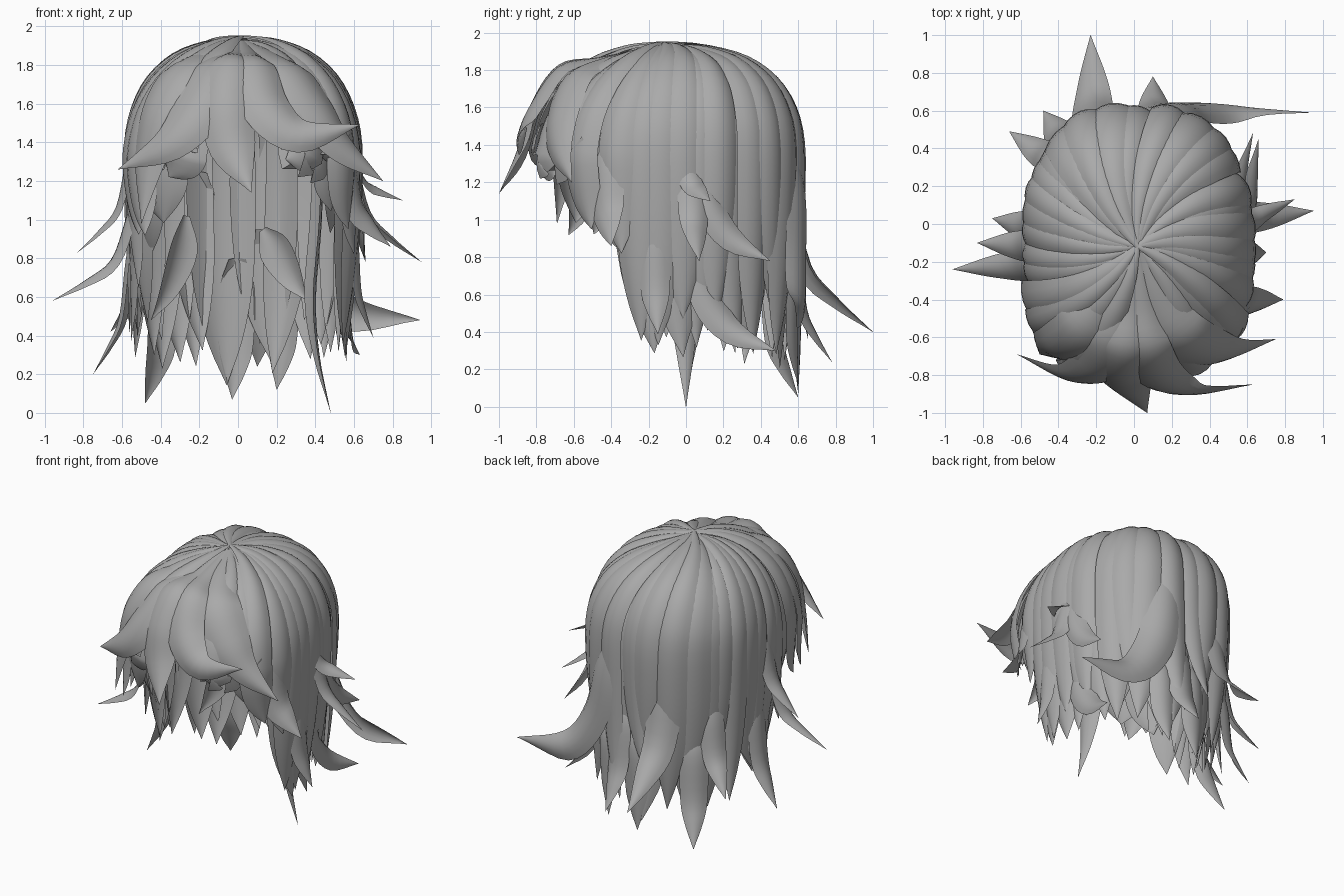
import bpy, math, random
from mathutils import Vector

random.seed(4)
cube = bpy.data.objects.get("Cube")
if cube:
    bpy.data.objects.remove(cube)

hair = bpy.data.materials.new("grey_hair")
hair.use_nodes = True
grey = (0.4, 0.4, 0.4, 1)
hair.diffuse_color = grey
hair.node_tree.nodes["Principled BSDF"].inputs["Base Color"].default_value = grey

CROWN = Vector((0.02, -0.12, 0))
BASE, DOME = 1.25, 0.69
ACROSS = 6


def smooth_path(pts, steps):
    """Catmull-Rom through (x, y, z, half width) points."""
    p = [Vector(q) for q in pts]
    p = [2 * p[0] - p[1]] + p + [2 * p[-1] - p[-2]]
    out = []
    for a, b, c, d in zip(p, p[1:], p[2:], p[3:]):
        for k in range(steps):
            t = k / steps
            out.append(0.5 * (2 * b + (c - a) * t + (2 * a - 5 * b + 4 * c - d) * t * t
                              + (3 * b - a - 3 * c + d) * t ** 3))
    return out + [p[-2]]


def lock(name, pts, steps=3, bulge=0.4):
    """A curved, tapering sheet of hair facing away from the head."""
    path = smooth_path(pts, steps)
    verts, faces = [], []
    for i, q in enumerate(path):
        pos = q.to_3d()
        tan = (path[min(i + 1, len(path) - 1)] - path[max(i - 1, 0)]).to_3d().normalized()
        out = pos - Vector((0, -0.1, min(pos.z, BASE)))
        out = (out - tan * out.dot(tan)).normalized()
        side, w = tan.cross(out), max(q[3], 0.001)
        for j in range(ACROSS + 1):
            v = 2 * j / ACROSS - 1
            verts.append(pos + side * v * w - out * bulge * w * v * v)
    row = ACROSS + 1
    for i in range(len(path) - 1):
        for j in range(ACROSS):
            k = i * row + j
            faces.append((k, k + 1, k + row + 1, k + row))
    mesh = bpy.data.meshes.new(name)
    mesh.from_pydata(verts, [], faces)
    mesh.materials.append(hair)
    obj = bpy.data.objects.new(name, mesh)
    bpy.context.collection.objects.link(obj)
    bpy.context.view_layer.objects.active = obj
    bpy.ops.object.select_all(action="DESELECT")
    obj.select_set(True)
    bpy.ops.object.shade_smooth_by_angle(angle=math.radians(35))


def reach(a):
    """Distance from the crown to the widest outline at angle a."""
    return (abs(math.cos(a) / 0.62) ** 2.5 + abs(math.sin(a) / 0.76) ** 2.5) ** -0.4


def end_height(y):
    """Hair is short at the face and long at the back."""
    steps = [(-0.85, 1.5), (-0.72, 1.18), (-0.6, 1.05), (-0.47, 0.9), (-0.36, 0.85),
             (-0.29, 0.45), (0, 0.38), (0.7, 0.3)]
    for (y0, z0), (y1, z1) in zip(steps, steps[1:]):
        if y <= y1:
            return z0 + (z1 - z0) * max(0, y - y0) / (y1 - y0)
    return 0.3


def head_lock(name, deg, half, end, scale, drift, flick):
    """A lock that runs from the crown over the dome and hangs down."""
    a = math.radians(deg)
    power = 2 / (2.42 + 0.27 * math.sin(a))  # rounder at the front, squarer at the back
    pts = []
    for t in (0, 4, 14, 30, 48, 66, 82):
        t = math.radians(t)
        rho, h = math.sin(t) ** power, math.cos(t) ** power
        b = a + 0.3 * (1 - rho)
        pos = CROWN + Vector((math.cos(b), math.sin(b), 0)) * reach(b) * rho * scale
        pts.append((pos.x, pos.y, BASE + DOME * h * scale, half * (0.1 + 0.9 * rho)))
    top = pts[-1][2]
    taper = 0.05 + 0.09 * abs(math.cos(a))
    for k, w in ((0.3, 1), (0.6, 0.85), (0.82, 0.5), (1, 0)):
        b = a + drift * k * k
        r = reach(b) * (scale - taper * k * k) + flick * k ** 3
        pos = CROWN + Vector((math.cos(b), math.sin(b), 0)) * r
        pts.append((pos.x, pos.y, top + (end - top) * k, half * w))
    lock(name, pts)


# Outer and inner layers around the sides and back
for name, count, scale, half in (("outer_lock", 27, 1.0, 0.125), ("inner_lock", 20, 0.95, 0.15)):
    for i in range(count):
        deg = -62 + 304 * i / (count - 1) + random.uniform(-3, 3)
        y = CROWN.y + math.sin(math.radians(deg)) * reach(math.radians(deg))
        drop = random.uniform(-0.12, 0.25) if scale == 1 else random.uniform(-0.18, 0.06)
        head_lock(name, deg, half * random.uniform(0.8, 1.25), end_height(y) + drop,
                  scale * random.uniform(0.975, 1.02), random.uniform(-0.15, 0.15),
                  random.uniform(-0.03, 0.07))

# Swept fringe
FRINGE = [
    [(0, -0.15, 1.93, 0.03), (-0.07, -0.45, 1.87, 0.1), (-0.12, -0.66, 1.8, 0.15),
     (-0.21, -0.8, 1.6, 0.15), (-0.37, -0.82, 1.4, 0.1), (-0.62, -0.69, 1.26, 0)],
    [(0, -0.15, 1.93, 0.03), (-0.02, -0.45, 1.87, 0.08), (-0.04, -0.68, 1.83, 0.12),
     (-0.06, -0.83, 1.62, 0.13), (-0.03, -0.9, 1.38, 0.12), (0.07, -1.0, 1.14, 0)],
    [(0.02, -0.15, 1.93, 0.03), (0.05, -0.45, 1.87, 0.08), (0.08, -0.68, 1.82, 0.12),
     (0.15, -0.84, 1.6, 0.13), (0.33, -0.9, 1.44, 0.09), (0.63, -0.85, 1.49, 0)],
    [(0.04, -0.15, 1.93, 0.03), (0.15, -0.42, 1.87, 0.1), (0.27, -0.62, 1.78, 0.15),
     (0.42, -0.7, 1.57, 0.14), (0.55, -0.69, 1.38, 0.09), (0.75, -0.61, 1.2, 0)],
    [(0, -0.15, 1.93, 0.03), (-0.17, -0.42, 1.87, 0.1), (-0.3, -0.6, 1.78, 0.15),
     (-0.42, -0.68, 1.57, 0.14), (-0.48, -0.68, 1.3, 0.1), (-0.5, -0.69, 0.98, 0)],
]
for pts in FRINGE:
    lock("fringe_lock", pts, 5)

# Loose flicks: root angle, root height, half width, tip
FLICKS = [
    (110, 1.1, 0.11, (-0.23, 1.0, 0.4)), (82, 0.8, 0.09, (0.1, 0.78, 0.24)),
    (15, 1.3, 0.08, (0.95, 0.07, 0.78)), (12, 1.3, 0.06, (0.85, 0.13, 1.1)),
    (-30, 1.3, 0.1, (0.79, -0.4, 0.86)), (-5, 0.9, 0.08, (0.7, -0.15, 0.39)),
    (190, 1.0, 0.08, (-0.96, -0.24, 0.58)), (180, 1.3, 0.08, (-0.83, -0.1, 0.83)),
    (170, 0.8, 0.08, (-0.75, 0.03, 0.2)), (135, 0.9, 0.08, (-0.66, 0.49, 0.42)),
    (125, 0.65, 0.09, (-0.48, 0.6, 0.05)), (92, 0.65, 0.09, (-0.03, 0.6, 0.07)),
    (72, 0.65, 0.08, (0.2, 0.6, 0.12)),
]
for deg, z, half, tip in FLICKS:
    a = math.radians(deg)
    root = CROWN + Vector((math.cos(a), math.sin(a), 0)) * reach(a) * 0.97
    start = CROWN.lerp(root, 0.93)
    root.z, start.z = z, z + 0.15
    tip = Vector(tip)
    drop = z - tip.z
    low = root.lerp(tip, 0.2) + Vector((0, 0, -0.3 * drop))
    mid = root.lerp(tip, 0.55) + Vector((0, 0, -0.2 * drop))
    lock("flick_lock", [(*start, half * 0.5), (*root, half), (*low, half),
                        (*mid, half * 0.65), (*tip, 0)], 4)

# Big crescent at the back, and two side locks swept backwards
lock("crescent_lock", [(0.19, 0.57, 1.5, 0.08), (0.25, 0.63, 1.15, 0.12), (0.34, 0.63, 0.8, 0.13),
                       (0.56, 0.62, 0.53, 0.1), (0.94, 0.59, 0.48, 0)], 5)
lock("swept_side_lock", [(0.59, 0.08, 1.3, 0.05), (0.64, 0.13, 1.08, 0.08),
                         (0.65, 0.25, 0.9, 0.07), (0.66, 0.45, 0.78, 0)], 4)
lock("swept_side_lock", [(0.55, 0.05, 0.85, 0.06), (0.57, 0.12, 0.58, 0.09),
                         (0.59, 0.26, 0.4, 0.07), (0.63, 0.48, 0.3, 0)], 4)

# Long lock hanging inside the left side, and two leaf-shaped inner strands
lock("long_side_lock", [(0.44, 0.05, 1.5, 0.06), (0.43, 0.02, 1.0, 0.09), (0.4, 0, 0.6, 0.09),
                        (0.42, 0, 0.3, 0.05), (0.48, 0, 0, 0)], 4)
lock("inner_strand", [(0.13, 0.4, 0.95, 0.02), (0.2, 0.38, 0.85, 0.09), (0.29, 0.35, 0.7, 0.07),
                      (0.36, 0.3, 0.58, 0)], 4)
lock("inner_strand", [(-0.27, 0.3, 1.02, 0.02), (-0.3, 0.28, 0.85, 0.09), (-0.37, 0.25, 0.65, 0.07),
                      (-0.45, 0.2, 0.48, 0)], 4)
